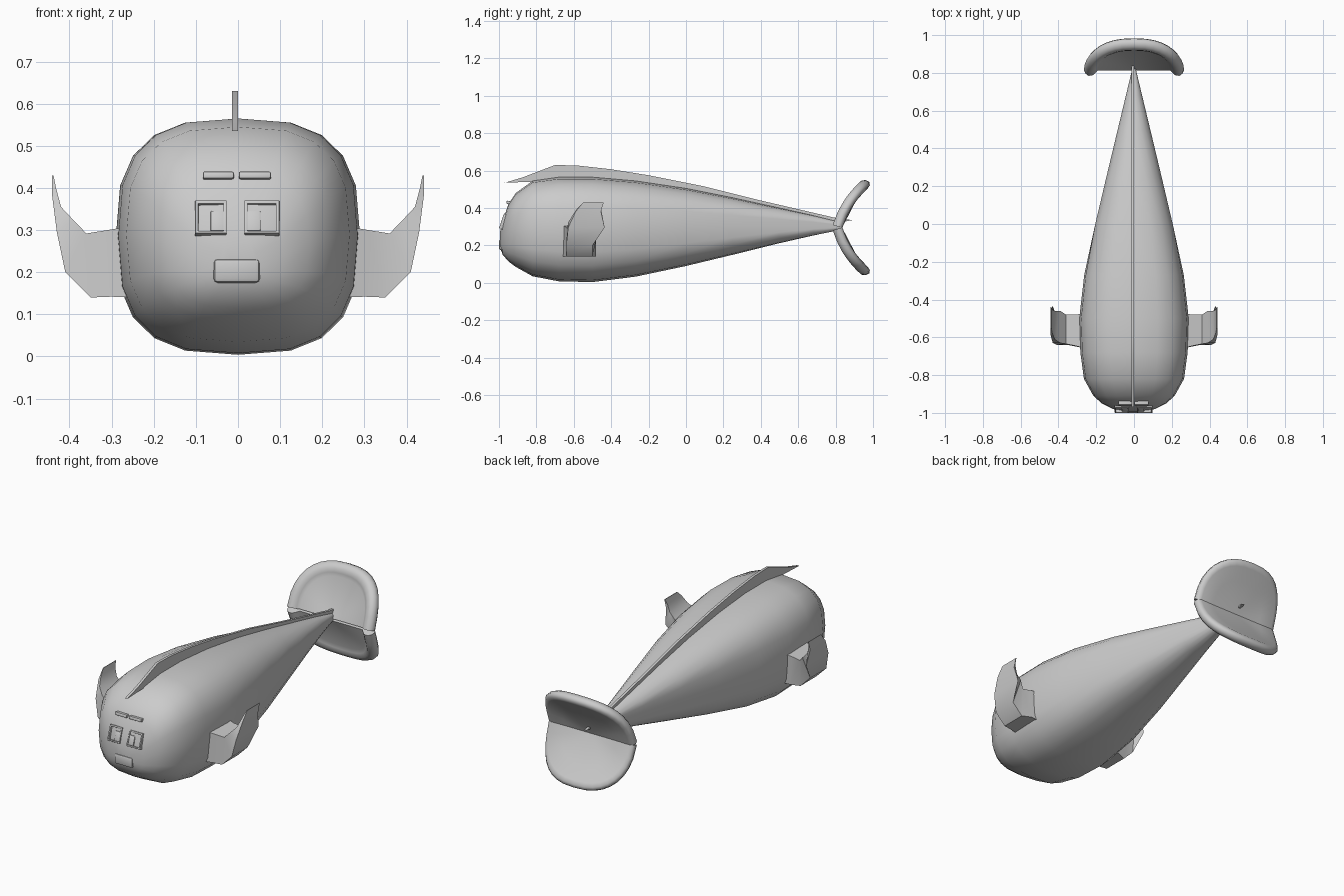
import bpy, bmesh, math
from mathutils import Vector, Matrix

cube = bpy.data.objects.get("Cube")
if cube:
    bpy.data.objects.remove(cube, do_unlink=True)

grey = bpy.data.materials.new("plain grey")
grey.use_nodes = True
grey.diffuse_color = (0.6, 0.6, 0.6, 1)
grey.node_tree.nodes["Principled BSDF"].inputs["Base Color"].default_value = (0.6, 0.6, 0.6, 1)


def finish(name, bm, angle=40):
    """Turn a bmesh into a smooth-shaded grey object."""
    bmesh.ops.remove_doubles(bm, verts=bm.verts, dist=0.0005)
    bmesh.ops.recalc_face_normals(bm, faces=bm.faces)
    mesh = bpy.data.meshes.new(name)
    bm.to_mesh(mesh)
    bm.free()
    mesh.materials.append(grey)
    obj = bpy.data.objects.new(name, mesh)
    bpy.context.collection.objects.link(obj)
    bpy.ops.object.select_all(action='DESELECT')
    obj.select_set(True)
    bpy.context.view_layer.objects.active = obj
    bpy.ops.object.shade_smooth_by_angle(angle=math.radians(angle))
    return obj


def loft(name, rings, closed=True, caps=True, angle=40):
    """Skin a list of rings of points."""
    bm = bmesh.new()
    rows = [[bm.verts.new(p) for p in ring] for ring in rings]
    n = len(rows[0])
    for a, b in zip(rows, rows[1:]):
        for i in range(n if closed else n - 1):
            j = (i + 1) % n
            bm.faces.new((a[i], a[j], b[j], b[i]))
    if caps:
        bm.faces.new(rows[0])
        bm.faces.new(rows[-1])
    return finish(name, bm, angle)


def power(v, n):
    return math.copysign(abs(v) ** (2 / n), v)


# Body: y, bottom, top, half width
stations = [
    (-0.995, 0.19, 0.27, 0.045), (-0.98, 0.15, 0.33, 0.11), (-0.95, 0.115, 0.42, 0.17),
    (-0.91, 0.085, 0.48, 0.215), (-0.82, 0.035, 0.545, 0.265), (-0.68, 0.008, 0.565, 0.284),
    (-0.5, 0.004, 0.565, 0.29), (-0.27, 0.033, 0.545, 0.265), (0, 0.09, 0.505, 0.213),
    (0.25, 0.15, 0.455, 0.152), (0.5, 0.212, 0.4, 0.09), (0.68, 0.253, 0.36, 0.045),
    (0.82, 0.282, 0.325, 0.01)]
SEG = 20
rings = []
for y, low, high, wide in stations:
    taper = max(0, (y + 0.3) / 1.1)
    n = 2.8 - 0.6 * taper
    ring = []
    for i in range(SEG):
        a = math.tau * i / SEG
        pinch = 1 - 0.2 * taper if i % (SEG // 2) == 0 else 1
        ring.append((wide * power(math.cos(a), n) * pinch, y,
                     (low + high) / 2 + (high - low) / 2 * power(math.sin(a), n)))
    rings.append(ring)
loft("body", rings, angle=60)

# Dorsal fin: thin plate along the back
outline = [(-0.97, 0.535), (-0.87, 0.565), (-0.7, 0.63), (-0.58, 0.627), (-0.4, 0.607), (-0.2, 0.575),
           (0.1, 0.515), (0.4, 0.44), (0.8, 0.347), (0.89, 0.335), (0.75, 0.31), (0.3, 0.4),
           (-0.2, 0.5), (-0.6, 0.53), (-0.84, 0.54)]
loft("dorsal_fin", [[(x, y, z) for y, z in outline] for x in (-0.014, 0.0)])

# Side fins: outer x z, inner x z, then y range of outer and inner edges
fin = [((0.25, 0.14), (0.25, 0.31), (-0.66, -0.48), (-0.66, -0.47)),
       ((0.3, 0.142), (0.31, 0.30), (-0.65, -0.48), (-0.645, -0.48)),
       ((0.35, 0.14), (0.36, 0.292), (-0.64, -0.5), (-0.635, -0.48)),
       ((0.41, 0.2), (0.39, 0.323), (-0.64, -0.5), (-0.63, -0.46)),
       ((0.43, 0.295), (0.42, 0.355), (-0.63, -0.435), (-0.61, -0.46)),
       ((0.441, 0.38), (0.432, 0.40), (-0.59, -0.455), (-0.58, -0.455)),
       ((0.441, 0.43), (0.438, 0.43), (-0.55, -0.44), (-0.55, -0.44))]
for side, s in (("left", 1), ("right", -1)):
    loft(side + "_fin", [[(s * o[0], yo[0], o[1]), (s * o[0], yo[1], o[1]),
                          (s * i[0], yi[1], i[1]), (s * i[0], yi[0], i[1])]
                         for o, i, yo, yi in fin], angle=35)

# Tail flukes: rounded plates with a raised rim on the forward face
rim = [(0, -0.002), (0.72, -0.002), (0.77, -0.016), (0.83, -0.03), (0.91, -0.032), (0.97, -0.02),
       (1, 0), (0.97, 0.016), (0.9, 0.022), (0.6, 0.02), (0, 0.02)]
HINGE = 0.295
for name, s in (("upper_fluke", 1), ("lower_fluke", -1)):
    bm = bmesh.new()
    rows = []
    for r, off in rim:
        row = []
        for i in range(19):
            a = math.pi * i / 18
            x = 0.265 * r * power(math.cos(a), 2.5)
            t = r * power(math.sin(a), 2.5)
            slope = Vector((0.09 + 0.15 * t, 0.29 - 0.1 * t)).normalized()
            y = 0.815 + 0.09 * t + 0.075 * t * t + slope.y * off
            z = 0.005 + 0.29 * t - 0.05 * t * t - slope.x * off
            row.append(bm.verts.new((x, y, HINGE + s * z)))
        rows.append(row)
    for p, q in zip(rows, rows[1:]):
        for i in range(18):
            bm.faces.new((p[i], p[i + 1], q[i + 1], q[i]))
    bm.faces.new([row[0] for row in rows] + [row[-1] for row in reversed(rows)])
    finish(name, bm, 60)


# Face details: small blocks set into the snout
def block(name, x0, x1, z0, z1, y, depth, tilt=0, bevel=0.004):
    bm = bmesh.new()
    mat = (Matrix.Translation(((x0 + x1) / 2, y, (z0 + z1) / 2)) @ Matrix.Rotation(tilt, 4, 'X')
           @ Matrix.Diagonal((x1 - x0, depth, z1 - z0, 1)))
    bmesh.ops.create_cube(bm, size=1, matrix=mat)
    bmesh.ops.bevel(bm, geom=bm.edges[:], offset=bevel, segments=2, affect='EDGES', profile=0.5)
    return finish(name, bm)


block("mouth", -0.058, 0.052, 0.175, 0.232, -0.98, 0.04, bevel=0.01)
for side, x0, x1, pupil in (("right", -0.102, -0.027, -0.065), ("left", 0.015, 0.098, 0.017)):
    bars = [(x0, x1, 0.285, 0.292), (x0, x1, 0.355, 0.364),
            (x0, x0 + 0.008, 0.287, 0.362), (x1 - 0.008, x1, 0.287, 0.362)]
    for k, (a, b, c, d) in enumerate(bars):
        mid = (c + d) / 2
        block(f"{side}_eye_rim_{k}", a, b, c, d, -0.965 + 0.35 * (mid - 0.325), 0.045, -0.33, 0.002)
    block(side + "_pupil", pupil, pupil + 0.037, 0.29, 0.342, -0.967, 0.04, -0.33)
for side, x0, x1 in (("right", -0.083, -0.01), ("left", 0.002, 0.078)):
    block(side + "_brow", x0, x1, 0.418, 0.435, -0.935, 0.05, -0.2)
